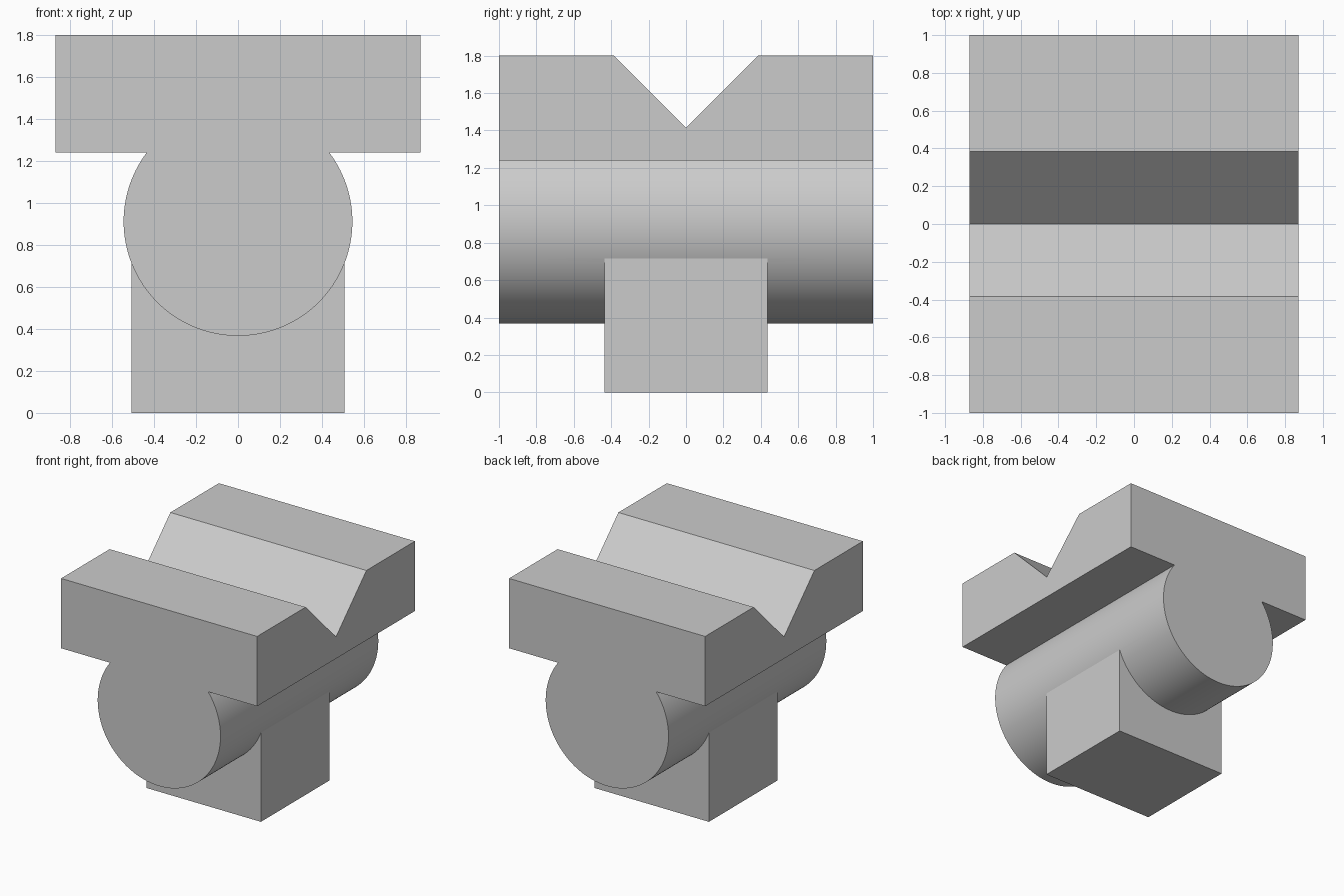
import bpy
import bmesh
from math import asin, cos, sin, pi
from mathutils import Vector

default = bpy.data.objects.get("Cube")
if default:
    bpy.data.objects.remove(default, do_unlink=True)

# Single grey finish
grey = bpy.data.materials.new("light_grey")
grey.use_nodes = True
grey.diffuse_color = (0.6, 0.6, 0.6, 1)
grey.node_tree.nodes["Principled BSDF"].inputs["Base Color"].default_value = grey.diffuse_color


def prism(name, points, sweep):
    """Extrude a closed outline along the sweep vector."""
    bm = bmesh.new()
    face = bm.faces.new([bm.verts.new(p) for p in points])
    result = bmesh.ops.extrude_face_region(bm, geom=[face], use_keep_orig=True)
    moved = [v for v in result["geom"] if isinstance(v, bmesh.types.BMVert)]
    bmesh.ops.translate(bm, verts=moved, vec=Vector(sweep))
    bmesh.ops.recalc_face_normals(bm, faces=bm.faces)
    mesh = bpy.data.meshes.new(name)
    bm.to_mesh(mesh)
    bm.free()
    mesh.materials.append(grey)
    obj = bpy.data.objects.new(name, mesh)
    bpy.context.collection.objects.link(obj)
    return obj


def combine(target, tool, operation):
    """Apply a boolean, then discard the tool solid."""
    mod = target.modifiers.new(operation.lower(), "BOOLEAN")
    mod.object, mod.operation, mod.solver = tool, operation, "EXACT"
    bpy.context.view_layer.objects.active = target
    bpy.ops.object.modifier_apply(modifier=mod.name)
    bpy.data.objects.remove(tool, do_unlink=True)


HALF_LENGTH, HALF_WIDTH, TOP, SHELF = 1.0, 0.87, 1.8, 1.24
RADIUS, AXIS = 0.545, 0.912
SEGMENTS = 96

# Round bar merged with the flat slab above it, swept front to back
start = asin((SHELF - AXIS) / RADIUS)
sweep_angle = pi + 2 * start
arc = []
for i in range(SEGMENTS + 1):
    a = start - sweep_angle * i / SEGMENTS
    arc.append((RADIUS * cos(a), -HALF_LENGTH, AXIS + RADIUS * sin(a)))
slab = [(x, -HALF_LENGTH, z) for x, z in (
    (-HALF_WIDTH, SHELF), (-HALF_WIDTH, TOP), (HALF_WIDTH, TOP), (HALF_WIDTH, SHELF))]
body = prism("slotted_slab_on_round_bar", arc + slab, (0, 2 * HALF_LENGTH, 0))

# V groove across the top
groove = prism("groove_cutter",
               [(-1, y, z) for y, z in ((0, 1.415), (0.485, 1.9), (-0.485, 1.9))],
               (2, 0, 0))
combine(body, groove, "DIFFERENCE")

# Square foot rising into the bar
FOOT_X, FOOT_Y = 0.508, 0.435
foot = prism("foot",
             [(x * FOOT_X, y * FOOT_Y, 0) for x, y in ((-1, -1), (1, -1), (1, 1), (-1, 1))],
             (0, 0, 0.9))
combine(body, foot, "UNION")

# Smooth the bar, keep edges crisp
bpy.ops.object.select_all(action="DESELECT")
body.select_set(True)
bpy.context.view_layer.objects.active = body
bpy.ops.object.shade_smooth_by_angle(angle=0.3)
